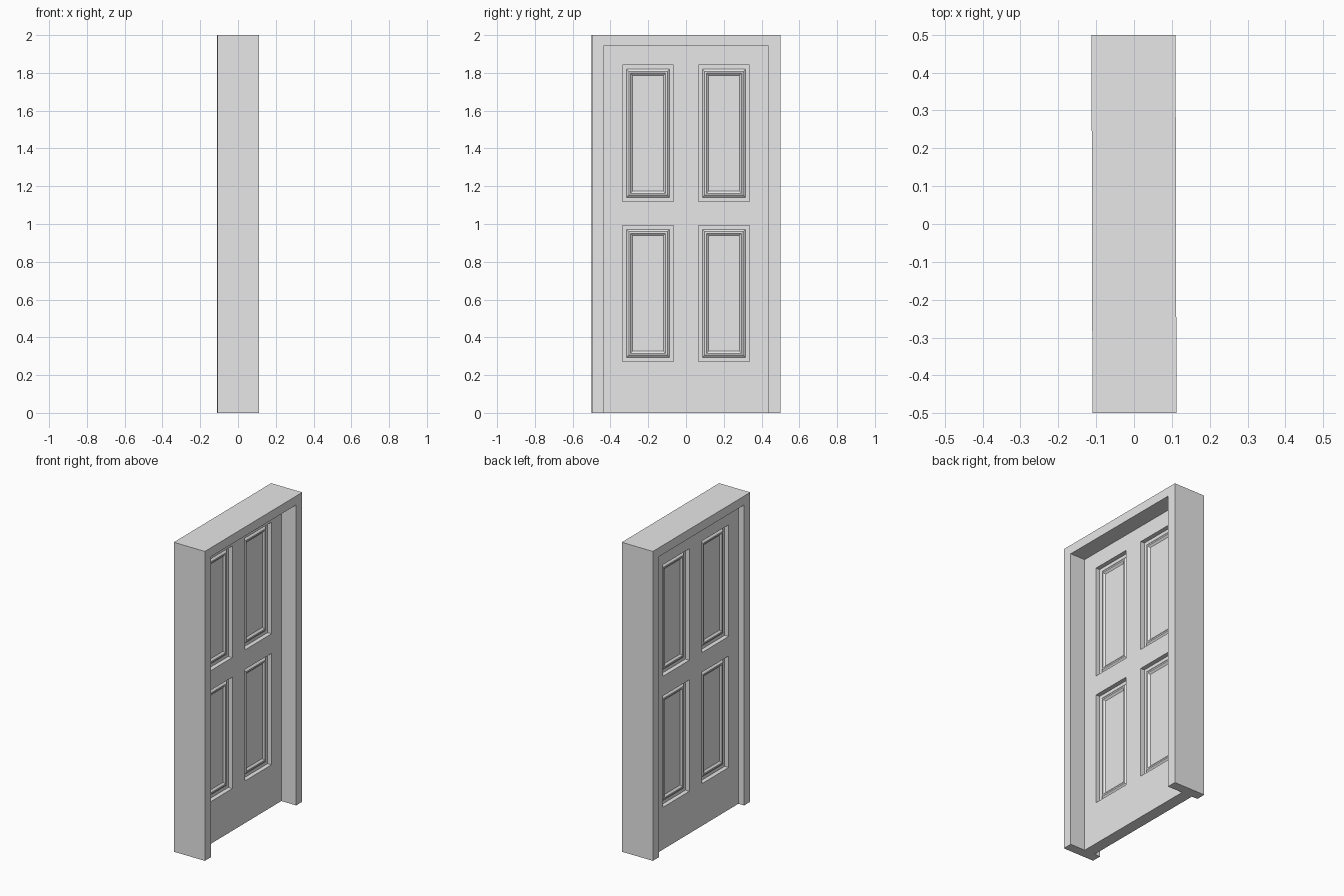
import bpy
import bmesh
from math import copysign
from mathutils import Vector

cube = bpy.data.objects.get("Cube")
if cube:
    bpy.data.objects.remove(cube, do_unlink=True)

grey = bpy.data.materials.new("plain grey")
grey.use_nodes = True
grey.diffuse_color = (0.8, 0.8, 0.8, 1)
grey.node_tree.nodes["Principled BSDF"].inputs["Base Color"].default_value = (0.8, 0.8, 0.8, 1)

TURN = 0.0025            # the whole doorway is turned very slightly
HALF_DEPTH = 0.111
HALF_WIDTH, HEIGHT = 0.499, 2.0
OPEN_Y, OPEN_Z = 0.437, 1.942
DOOR_BACK, DOOR_FRONT = -0.07, 0.005
PANEL_Y = (0.066, 0.336)
PANEL_ROWS = ((0.273, 0.993), (1.12, 1.841))


def finish(bm, name):
    bmesh.ops.recalc_face_normals(bm, faces=bm.faces)
    mesh = bpy.data.meshes.new(name)
    bm.to_mesh(mesh)
    bm.free()
    mesh.materials.append(grey)
    obj = bpy.data.objects.new(name, mesh)
    obj.rotation_euler.z = TURN
    bpy.context.collection.objects.link(obj)
    return obj


# Frame: two jambs and a head as one extruded arch
bm = bmesh.new()
half = [(HALF_WIDTH, 0), (HALF_WIDTH, HEIGHT)]
inner = [(OPEN_Y, OPEN_Z), (OPEN_Y, 0)]
outline = half + [(-y, z) for y, z in reversed(half)]
outline += [(-y, z) for y, z in reversed(inner)] + inner
face = bm.faces.new([bm.verts.new((-HALF_DEPTH, y, z)) for y, z in outline])
grown = bmesh.ops.extrude_face_region(bm, geom=[face])["geom"]
bmesh.ops.translate(bm, vec=(2 * HALF_DEPTH, 0, 0),
                    verts=[v for v in grown if isinstance(v, bmesh.types.BMVert)])
finish(bm, "door_frame")

# Door leaf: a slab cut into a grid around the panels
bm = bmesh.new()
bmesh.ops.create_cube(bm, size=1)
for v in bm.verts:
    v.co = (DOOR_FRONT if v.co.x > 0 else DOOR_BACK,
            copysign(OPEN_Y, v.co.y),
            OPEN_Z if v.co.z > 0 else 0)
cuts = [((0, side * y, 0), (0, 1, 0)) for y in PANEL_Y for side in (-1, 1)]
cuts += [((0, 0, z), (0, 0, 1)) for row in PANEL_ROWS for z in row]
for point, normal in cuts:
    bmesh.ops.bisect_plane(bm, geom=bm.verts[:] + bm.edges[:] + bm.faces[:],
                           plane_co=point, plane_no=normal)
bmesh.ops.recalc_face_normals(bm, faces=bm.faces)


def is_panel(f):
    c = f.calc_center_median()
    return (abs(f.normal.x) > 0.9 and PANEL_Y[0] < abs(c.y) < PANEL_Y[1]
            and any(low < c.z < high for low, high in PANEL_ROWS))


# Panels on both sides: straight recess, flat border, raised moulding, flat field
panels = [f for f in bm.faces if is_panel(f)]
for f in panels:
    inward = Vector((-copysign(1, f.normal.x), 0, 0))
    for width, sink in ((0, 0.028), (0.021, 0), (0.012, -0.01), (0.009, 0), (0.012, 0.01)):
        if width:
            bmesh.ops.inset_individual(bm, faces=[f], thickness=width, use_even_offset=True)
        else:
            f = bmesh.ops.extrude_discrete_faces(bm, faces=[f])["faces"][0]
        bmesh.ops.translate(bm, vec=inward * sink, verts=f.verts[:])
finish(bm, "door_leaf")
